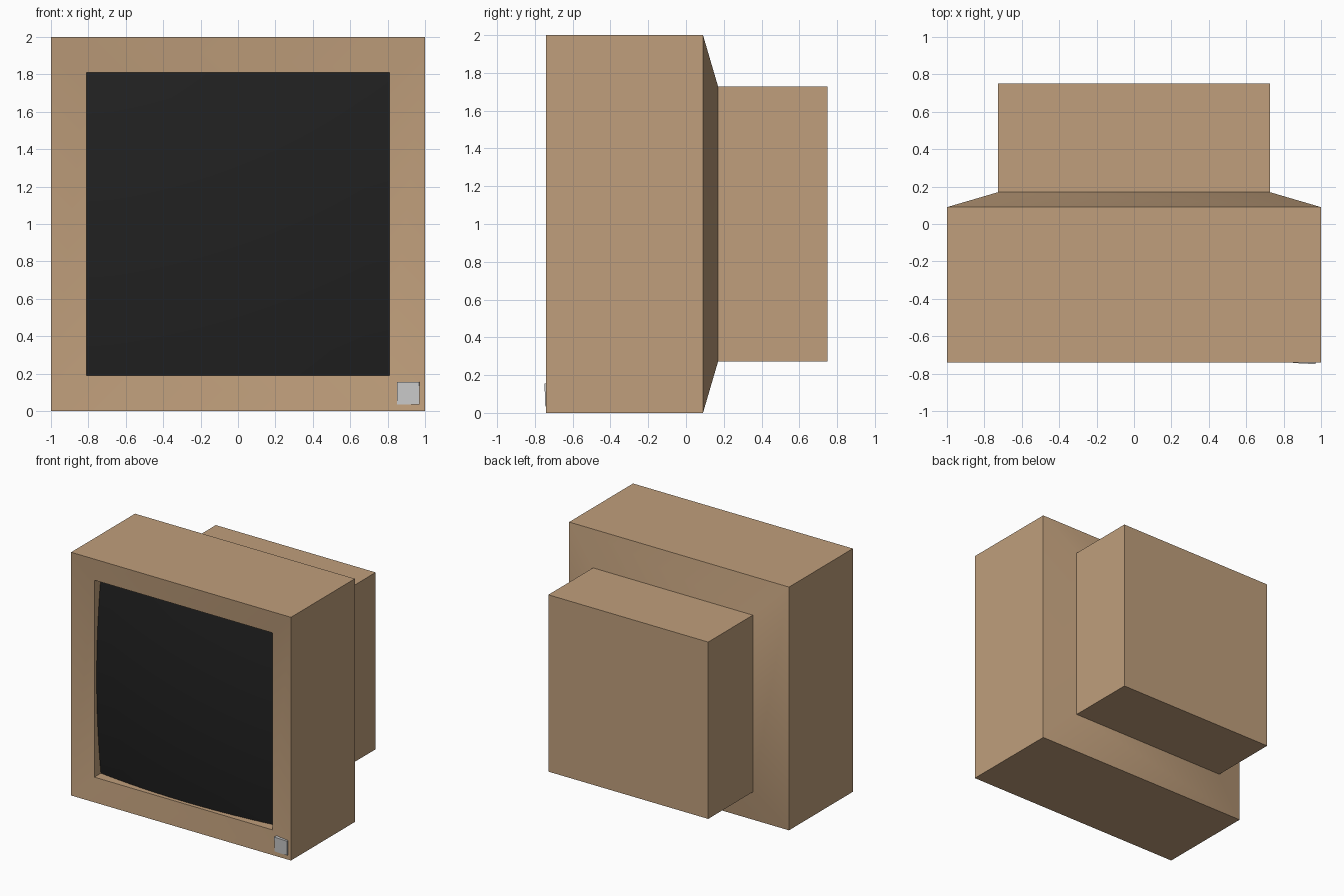
import bpy, bmesh
from math import radians

if "Cube" in bpy.data.objects:
    bpy.data.objects.remove(bpy.data.objects["Cube"])


def material(name, rgb):
    m = bpy.data.materials.new(name)
    m.diffuse_color = (*rgb, 1)
    m.use_nodes = True
    m.node_tree.nodes["Principled BSDF"].inputs["Base Color"].default_value = m.diffuse_color
    return m


def finish(name, bm, mat=None):
    me = bpy.data.meshes.new(name)
    bm.to_mesh(me)
    bm.free()
    ob = bpy.data.objects.new(name, me)
    bpy.context.collection.objects.link(ob)
    if mat:
        me.materials.append(mat)
    return ob


def square(bm, half, y):
    # square ring facing the front, centred on z = 1
    return [bm.verts.new((sx * half, y, 1 + sz * half))
            for sx, sz in ((-1, -1), (1, -1), (1, 1), (-1, 1))]


brown = material("casing_brown", (0.525, 0.345, 0.2))
black = material("screen_black", (0.015, 0.015, 0.015))

# Casing: lofted square rings from recess bottom, round the bezel, to the back
RIM = -0.625
profile = [(0.81, RIM), (0.81, -0.71), (1.0, -0.74), (1.0, 0.09),
           (0.727, 0.17), (0.727, 0.75)]
bm = bmesh.new()
rings = [square(bm, h, y) for h, y in profile]
for a, b in zip(rings, rings[1:]):
    for i in range(4):
        j = (i + 1) % 4
        bm.faces.new((a[i], a[j], b[j], b[i]))
bm.faces.new(rings[-1])
floor = bm.faces.new(rings[0])
bmesh.ops.recalc_face_normals(bm, faces=bm.faces)
bmesh.ops.delete(bm, geom=[floor], context='FACES_ONLY')
casing = finish("casing", bm, brown)

# Spherically bulging screen closing the recess
BULGE = 0.11
bm = bmesh.new()
bmesh.ops.create_grid(bm, x_segments=12, y_segments=12, size=0.81)
for v in bm.verts:
    x, z = v.co.x, v.co.y
    u, w = x / 0.81, z / 0.81
    v.co = (x, RIM - BULGE * (1 - (u * u + w * w) / 2), 1 + z)
screen = finish("screen", bm, black)

# Power button, lying on the slightly sloped bezel
bm = bmesh.new()
bmesh.ops.create_cube(bm, size=1)
bmesh.ops.scale(bm, vec=(0.12, 0.03, 0.12), verts=bm.verts)
button = finish("power_button", bm)
button.location = (0.91, -0.729, 0.095)
button.rotation_euler = (radians(2), 0, -radians(3))

# Smooth shading with sharp corners
bpy.ops.object.select_all(action='DESELECT')
for ob in (casing, screen):
    ob.select_set(True)
bpy.context.view_layer.objects.active = casing
bpy.ops.object.shade_smooth_by_angle(angle=radians(30))
